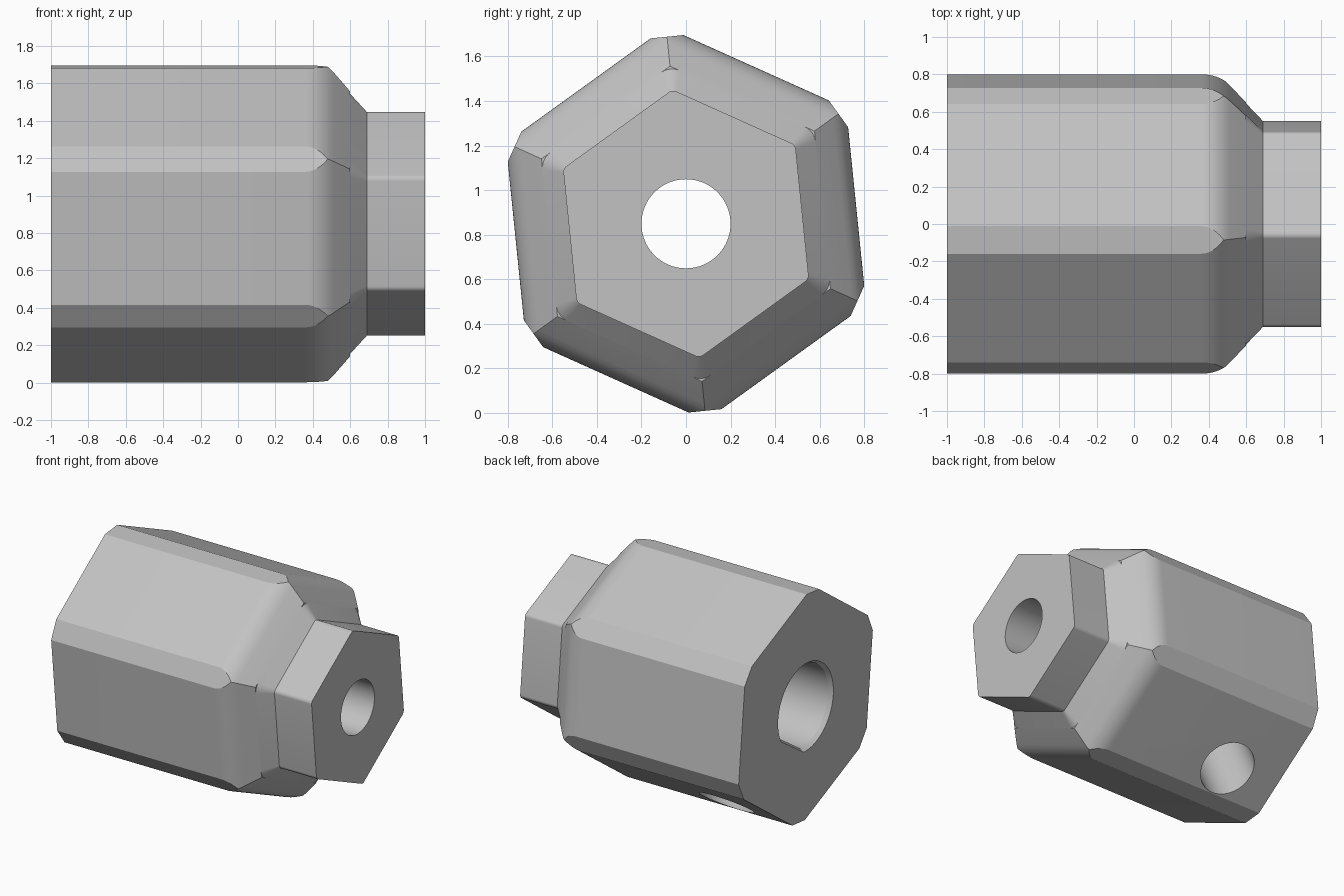
import bpy, bmesh
from math import sin, cos, tan, pi, radians, acos, sqrt
from mathutils import Vector

if "Cube" in bpy.data.objects:
    bpy.data.objects.remove(bpy.data.objects["Cube"])

CENTRE_Z = 0.849
CORNER = radians(35.8)      # direction of the first hexagon corner
CHAMFER = 0.844             # distance of the corner chamfers from the axis

steel = bpy.data.materials.new("light_grey_steel")
steel.use_nodes = True
grey = (0.54, 0.54, 0.54, 1)
steel.diffuse_color = grey
steel.node_tree.nodes["Principled BSDF"].inputs["Base Color"].default_value = grey


def loft(name, rings):
    """Skin equal-length rings, each (x, [(y, z), ...]), and cap the ends."""
    bm = bmesh.new()
    loops = [[bm.verts.new((x, y, z + CENTRE_Z)) for y, z in pts] for x, pts in rings]
    n = len(loops[0])
    for a, b in zip(loops, loops[1:]):
        for i in range(n):
            j = (i + 1) % n
            bm.faces.new((a[i], a[j], b[j], b[i]))
    bm.faces.new(loops[0])
    bm.faces.new(loops[-1])
    bmesh.ops.remove_doubles(bm, verts=bm.verts, dist=0.0001)
    bmesh.ops.recalc_face_normals(bm, faces=bm.faces)
    mesh = bpy.data.meshes.new(name)
    bm.to_mesh(mesh)
    bm.free()
    mesh.materials.append(steel)
    obj = bpy.data.objects.new(name, mesh)
    bpy.context.collection.objects.link(obj)
    return obj


def chamfered_hex(apothem):
    """Hexagon whose corners are cut where they pass the chamfer distance."""
    corner = apothem / cos(pi / 6)
    dist = min(corner, CHAMFER)
    half = (corner - dist) / tan(pi / 6)
    pts = []
    for k in range(6):
        a = CORNER + k * pi / 3
        for w in (-half, half):
            pts.append((dist * cos(a) - w * sin(a), dist * sin(a) + w * cos(a)))
    return pts


def rounded_hex(apothem, radius, steps=6):
    pts = []
    centre = (apothem - radius) / cos(pi / 6)
    for k in range(6):
        a = CORNER + k * pi / 3
        for i in range(steps + 1):
            t = a + (i / steps - 0.5) * pi / 3
            pts.append((centre * cos(a) + radius * cos(t),
                        centre * sin(a) + radius * sin(t)))
    return pts


def d_circle(radius, flat, facing, steps=64):
    """Circle cut by one flat that faces the given direction."""
    half = acos(flat / radius)
    sweep = 2 * pi - 2 * half
    return [(radius * cos(facing + half + sweep * i / steps),
             radius * sin(facing + half + sweep * i / steps)) for i in range(steps + 1)]


def circle(radius, steps=64):
    return [(radius * cos(2 * pi * i / steps), radius * sin(2 * pi * i / steps))
            for i in range(steps)]


# Large hexagonal body with a rounded shoulder
FLAT, BEND, START = 0.768, 0.212, 0.36
tip = acos(1 - (FLAT - CHAMFER * cos(pi / 6)) / BEND)
angles = sorted([radians(45) * i / 8 for i in range(9)] + [tip])
body_rings = [(-1, chamfered_hex(FLAT))]
body_rings += [(START + BEND * sin(t), chamfered_hex(FLAT - BEND * (1 - cos(t)))) for t in angles]
body_rings.append((0.6, chamfered_hex(0.616)))
body = loft("hex_body", body_rings)

# Sloping neck and small hexagonal end
nose = loft("hex_nose", [(0.6, rounded_hex(0.616, 0.085)),
                         (0.69, rounded_hex(0.524, 0.035)),
                         (1.0, rounded_hex(0.524, 0.035))])

# Cutters: through hole, flatted shaft socket with chamfered rim, set screw hole
through = loft("through_hole_cutter", [(-1.1, circle(0.2)), (1.1, circle(0.2))])
facing = radians(-56)
socket = loft("socket_cutter", [(-1.03, d_circle(0.35, 0.305, facing)),
                                (-0.97, d_circle(0.31, 0.27, facing)),
                                (0.3, d_circle(0.31, 0.27, facing))])
screw_angle = radians(-65)
direction = Vector((0, cos(screw_angle), sin(screw_angle)))
bpy.ops.mesh.primitive_cylinder_add(vertices=64, radius=0.2, depth=1.1)
screw = bpy.context.object
screw.name = "screw_hole_cutter"
screw.data.materials.append(steel)
screw.rotation_euler = direction.to_track_quat("Z", "Y").to_euler()
screw.location = Vector((-0.57, 0, CENTRE_Z)) + direction * 0.6


def cut(obj, cutters):
    bpy.ops.object.select_all(action="DESELECT")
    bpy.context.view_layer.objects.active = obj
    obj.select_set(True)
    for c in cutters:
        mod = obj.modifiers.new("cut", "BOOLEAN")
        mod.operation = "DIFFERENCE"
        mod.solver = "EXACT"
        mod.object = c
        bpy.ops.object.modifier_apply(modifier=mod.name)
    bpy.ops.object.shade_smooth_by_angle(angle=radians(25))


cut(body, [through, socket, screw])
cut(nose, [through])
for c in (through, socket, screw):
    bpy.data.objects.remove(c)
